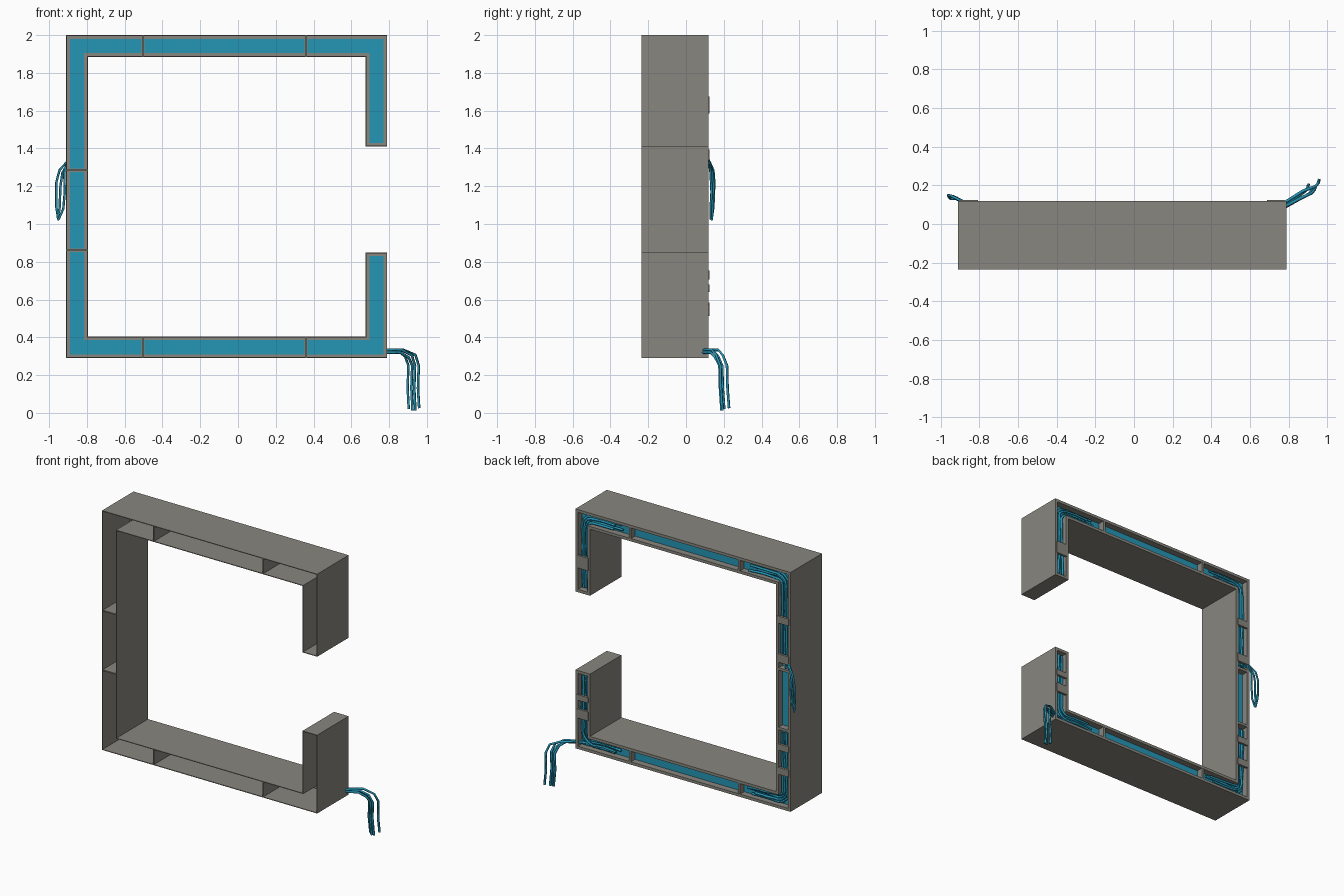
import bpy, bmesh, math, random
from mathutils import Vector, Matrix

if "Cube" in bpy.data.objects:
    bpy.data.objects.remove(bpy.data.objects["Cube"])

random.seed(4)

def mat(name, rgb):
    m = bpy.data.materials.new(name)
    m.diffuse_color = (*rgb, 1)
    m.use_nodes = True
    m.node_tree.nodes["Principled BSDF"].inputs["Base Color"].default_value = m.diffuse_color
    return m

GREY = mat("warm grey metal", (0.25, 0.24, 0.21))
BLUE = mat("cyan blue", (0.018, 0.30, 0.46))

def boxes(name, items, material):
    """One object from (x0,x1,y0,y1,z0,z1) boxes."""
    bm = bmesh.new()
    for x0, x1, y0, y1, z0, z1 in items:
        m = Matrix.Translation(((x0+x1)/2, (y0+y1)/2, (z0+z1)/2)) @ \
            Matrix.Diagonal((x1-x0, y1-y0, z1-z0, 1))
        bmesh.ops.create_cube(bm, size=1, matrix=m)
    me = bpy.data.meshes.new(name)
    bm.to_mesh(me)
    bm.free()
    me.materials.append(material)
    ob = bpy.data.objects.new(name, me)
    bpy.context.collection.objects.link(ob)
    return ob

def wires(name, paths, radius):
    """Four-sided cables along point lists."""
    cu = bpy.data.curves.new(name, 'CURVE')
    cu.dimensions = '3D'
    cu.bevel_depth = radius
    cu.bevel_resolution = 0
    cu.use_fill_caps = True
    for pts in paths:
        sp = cu.splines.new('POLY')
        sp.points.add(len(pts)-1)
        for p, q in zip(sp.points, pts):
            p.co = (*q, 1)
    cu.materials.append(BLUE)
    ob = bpy.data.objects.new(name, cu)
    bpy.context.collection.objects.link(ob)

# Main dimensions of the C-shaped channel
XL, XR, ZB, ZT = -0.91, 0.79, 0.29, 2.0
W = 0.115
F, B = -0.235, 0.12
GAP0, GAP1 = 0.85, 1.41

def channel(t, y0, y1):
    """Walls of thickness t following the C outline."""
    xl, xr, zb, zt = XL+W, XR-W, ZB+W, ZT-W
    out = [(XL, XL+t, y0, y1, ZB, ZT), (xl-t, xl, y0, y1, zb-t, zt+t)]
    for a, b in ((ZT-t, ZT), (ZB, ZB+t)):
        out.append((XL, XR, y0, y1, a, b))
    for a, b in ((zt, zt+t), (zb-t, zb)):
        out.append((xl-t, xr+t, y0, y1, a, b))
    for a, b, c, d in ((ZB, GAP0, zb-t, GAP0), (GAP1, ZT, GAP1, zt+t)):
        out.append((XR-t, XR, y0, y1, a, b))
        out.append((xr, xr+t, y0, y1, c, d))
    out.append((xr, XR, y0, y1, GAP0-t, GAP0))
    out.append((xr, XR, y0, y1, GAP1, GAP1+t))
    return out

# Thin shell, open to the front, and the thicker rim at the back
boxes("channel_shell", channel(0.005, F, B-0.001), GREY)
boxes("back_rim", channel(0.02, 0.065, B), GREY)

# Dividers between modules: full-depth sheet plus thick back bar
div = []
for t, y0 in ((0.004, F+0.001), (0.009, 0.065)):
    for x in (-0.503, 0.36):
        for z in (ZB, ZT-W):
            div.append((x-t, x+t, y0, B-0.001, z+0.003, z+W-0.003))
    for z in (0.86, 1.285):
        div.append((XL+0.003, XL+W-0.003, y0, B-0.001, z-t, z+t))
boxes("module_dividers", div, GREY)

# Blue lining panels at the back of the channel
p0, p1, e = 0.068, 0.074, 0.018
boxes("lining_panels", [
    (XL+e, XL+W-e, p0, p1, ZB+e, ZT-e),
    (XL+W-e, XR-e, p0, p1, ZB+e, ZB+W-e),
    (XL+W-e, XR-e, p0, p1, ZT-W+e, ZT-e),
    (XR-W+e, XR-e, p0, p1, ZB+W-e, GAP0-e),
    (XR-W+e, XR-e, p0, p1, GAP1+e, ZT-W+e)], BLUE)

# Cable retaining plates across the back of the columns
clips = [(XL, z, h) for z, h in ((1.64, 0.05), (1.365, 0.06), (0.73, 0.045), (0.56, 0.05))]
clips += [(XR-W, z, h) for z, h in ((0.66, 0.04), (0.545, 0.065), (1.63, 0.09))]
boxes("cable_clips", [(x+0.012, x+W-0.012, 0.108, 0.124, z-h/2, z+h/2)
                      for x, z, h in clips], GREY)

# Cable bundles bending round each corner
def bundle(name, cx, cz, sx, sz, zlen, xlen):
    paths = []
    for i, o in enumerate((-0.024, -0.008, 0.008, 0.024)):
        y = 0.088 + 0.008*(i % 2)
        j = lambda: random.uniform(-0.005, 0.005)
        pts = []
        for k in range(4):
            d = zlen - (zlen-0.06)*k/3
            pts.append((cx+sx*o+j(), y+j()*0.6, cz+sz*d))
        r = 0.06-o
        for a in (30, 60):
            a = math.radians(a)
            pts.append((cx+sx*(0.06-r*math.cos(a)), y, cz+sz*(0.06-r*math.sin(a))))
        n = xlen - random.uniform(0, 0.08)
        for k in range(3):
            pts.append((cx+sx*(0.06+(n-0.06)*k/2), y, cz+sz*o+j()))
        paths.append(pts)
    wires(name, paths, 0.009)

cl, cr, zb, zt = XL+W/2, XR-W/2, ZB+W/2, ZT-W/2
bundle("upper_left_cables", cl, zt, 1, -1, 0.62, 0.30)
bundle("lower_left_cables", cl, zb, 1, 1, 0.48, 0.30)
bundle("upper_right_cables", cr, zt, -1, -1, 0.50, 0.30)
bundle("lower_right_cables", cr, zb, -1, 1, 0.47, 0.30)

# Loose cables hanging from the left column
wires("left_hanging_cables", [
    [(-0.87, 0.105, 1.31), (-0.905, 0.125, 1.33), (-0.945, 0.145, 1.285),
     (-0.962, 0.15, 1.22), (-0.962, 0.145, 1.09), (-0.95, 0.135, 1.02)],
    [(-0.86, 0.105, 1.30), (-0.90, 0.125, 1.325), (-0.93, 0.14, 1.27),
     (-0.94, 0.145, 1.20), (-0.945, 0.14, 1.08), (-0.955, 0.135, 1.03)],
    [(-0.86, 0.10, 1.32), (-0.90, 0.12, 1.34), (-0.92, 0.13, 1.27),
     (-0.917, 0.135, 1.17), (-0.925, 0.13, 1.08), (-0.95, 0.13, 1.025)]], 0.007)

# Loose cables spilling from the lower right corner down to the ground
spill = []
for dx, dy, dz, end in ((0, 0, 0, 0.02), (0.02, -0.015, -0.008, 0.012),
                        (0.035, -0.01, 0.006, 0.012), (0.055, 0.025, 0.006, 0.025)):
    spill.append([(0.70, 0.09, 0.33+dz), (0.77, 0.09+dy*0.6, 0.328+dz),
                  (0.85+dx*0.4, 0.145+dy, 0.328+dz), (0.885+dx, 0.17+dy, 0.30+dz),
                  (0.902+dx, 0.192+dy, 0.25), (0.898+dx, 0.195+dy, 0.13),
                  (0.904+dx, 0.203+dy, end)])
wires("right_hanging_cables", spill, 0.008)
